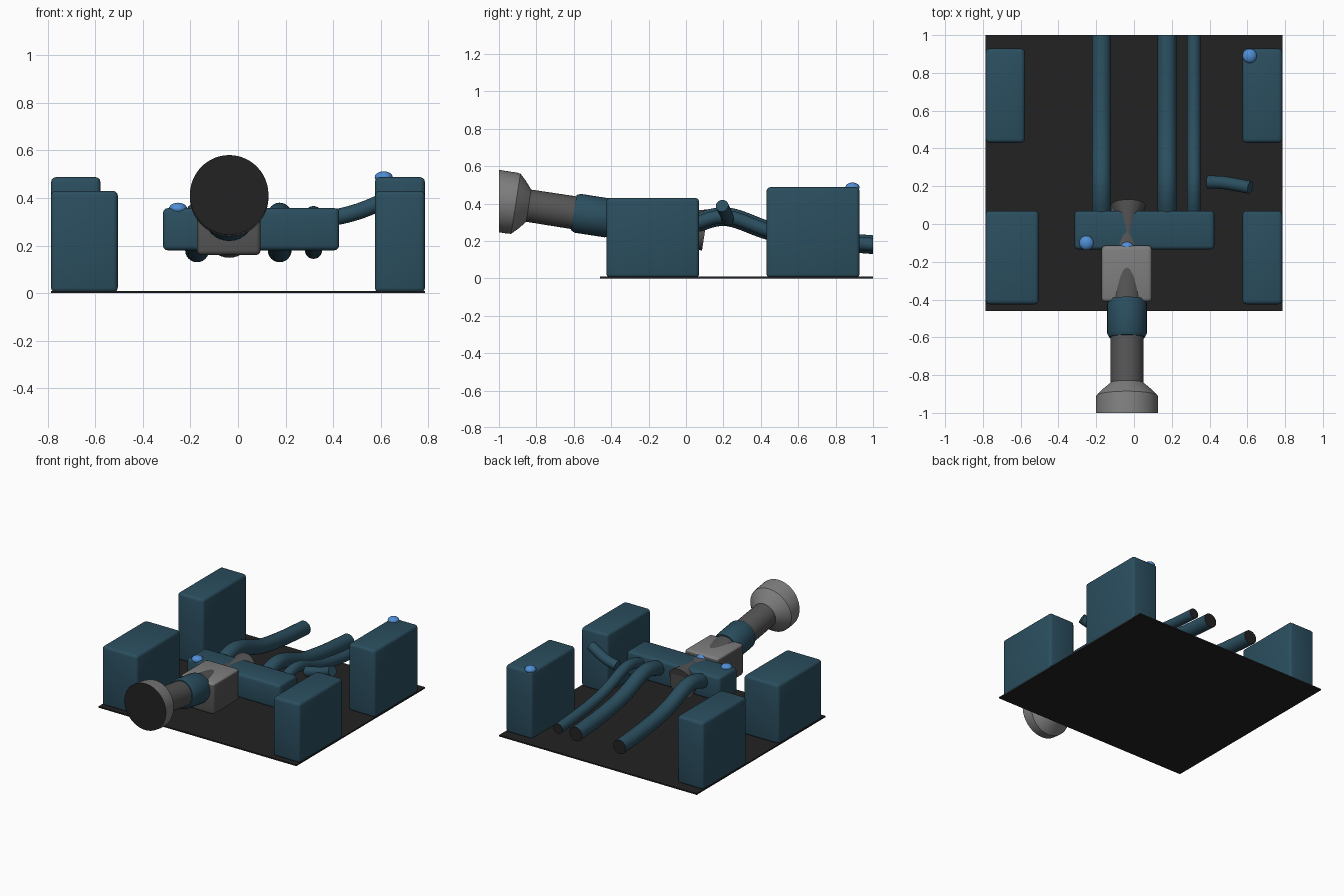
import bpy, bmesh, math
from mathutils import Vector

if "Cube" in bpy.data.objects:
    bpy.data.objects.remove(bpy.data.objects["Cube"])


def material(name, rgb):
    m = bpy.data.materials.new(name)
    m.diffuse_color = (*rgb, 1)
    m.use_nodes = True
    m.node_tree.nodes["Principled BSDF"].inputs["Base Color"].default_value = m.diffuse_color
    return m


TEAL = material("teal", (0.024, 0.077, 0.115))
BLACK = material("black", (0.016, 0.016, 0.016))
DARK = material("dark grey", (0.09, 0.09, 0.09))
GREY = material("mid grey", (0.21, 0.21, 0.21))
BLUE = material("bright blue", (0.08, 0.27, 0.66))


def finish(name, bm, mats, smooth=True):
    bmesh.ops.recalc_face_normals(bm, faces=bm.faces)
    me = bpy.data.meshes.new(name)
    bm.to_mesh(me)
    bm.free()
    for m in mats:
        me.materials.append(m)
    ob = bpy.data.objects.new(name, me)
    bpy.context.collection.objects.link(ob)
    if smooth:
        bpy.ops.object.select_all(action='DESELECT')
        ob.select_set(True)
        bpy.context.view_layer.objects.active = ob
        bpy.ops.object.shade_smooth_by_angle(angle=math.radians(35))
    return ob


def box(name, x0, x1, y0, y1, z0, z1, mats, bevel=0.02):
    bm = bmesh.new()
    bmesh.ops.create_cube(bm, size=1)
    for v in bm.verts:
        v.co = ((x0 + x1) / 2 + v.co.x * (x1 - x0),
                (y0 + y1) / 2 + v.co.y * (y1 - y0),
                (z0 + z1) / 2 + v.co.z * (z1 - z0))
    if bevel:
        bmesh.ops.bevel(bm, geom=bm.edges[:], offset=bevel, segments=3,
                        profile=0.5, affect='EDGES')
    if len(mats) > 1:                       # second colour on upward faces
        bm.normal_update()
        for f in bm.faces:
            f.material_index = int(f.normal.z > 0.5)
    return finish(name, bm, mats, bool(bevel))


def sweep(name, stations, mats, clip_y=None, sides=32):
    """Round body through (centre, radius) stations; last end may be cut at clip_y."""
    bm = bmesh.new()
    pts = [Vector(p) for p, r in stations]
    rings = []
    for i, (p, r) in enumerate(stations):
        t = (pts[min(i + 1, len(pts) - 1)] - pts[max(i - 1, 0)]).normalized()
        side = t.cross(Vector((0, 0, 1))).normalized()
        up = side.cross(t)
        ring = []
        for k in range(sides):
            a = math.tau * k / sides
            co = pts[i] + r * (math.cos(a) * side + math.sin(a) * up)
            if clip_y is not None and i == len(pts) - 1:
                co += t * ((clip_y - co.y) / t.y)
            ring.append(bm.verts.new(co))
        rings.append(ring)
    for a, b in zip(rings, rings[1:]):
        for k in range(sides):
            n = (k + 1) % sides
            bm.faces.new((a[k], a[n], b[n], b[k]))
    bm.faces.new(rings[0])
    bm.faces.new(rings[-1]).material_index = len(mats) - 1
    return finish(name, bm, mats)


def smooth_path(pts, steps=5):
    """Catmull-Rom samples through the points."""
    p = [Vector(q) for q in pts]
    p = [2 * p[0] - p[1]] + p + [2 * p[-1] - p[-2]]
    out = []
    for i in range(1, len(p) - 2):
        a, b, c, d = p[i - 1:i + 3]
        for s in range(steps):
            t = s / steps
            out.append(0.5 * (2 * b + (c - a) * t + (2 * a - 5 * b + 4 * c - d) * t * t
                              + (3 * b - a - 3 * c + d) * t ** 3))
    return out + [p[-2]]


def dome(name, x, y, z, r=0.038, h=0.025):
    bm = bmesh.new()
    bmesh.ops.create_uvsphere(bm, u_segments=24, v_segments=12, radius=1)
    for v in bm.verts:
        v.co = (x + v.co.x * r, y + v.co.y * r, z + v.co.z * h)
    finish(name, bm, [BLUE])


# Base plate and corner blocks
box("base_plate", -0.785, 0.785, -0.46, 1.0, 0, 0.01, [BLACK], 0)
box("front_left_block", -0.785, -0.505, -0.425, 0.07, 0.003, 0.43, [TEAL])
box("front_right_block", 0.575, 0.785, -0.425, 0.07, 0.003, 0.43, [TEAL])
box("back_left_block", -0.785, -0.578, 0.43, 0.928, 0.003, 0.487, [TEAL])
box("back_right_block", 0.575, 0.785, 0.43, 0.928, 0.003, 0.487, [TEAL])

# Cross bar and grey housing
box("cross_bar", -0.315, 0.425, -0.135, 0.07, 0.18, 0.357, [TEAL])
box("housing", -0.172, 0.095, -0.412, -0.115, 0.16, 0.385, [DARK, GREY])

# Three hoses running to the back
hose_line = [(0, 0.29), (0.07, 0.30), (0.13, 0.32), (0.2, 0.33), (0.28, 0.315),
             (0.42, 0.262), (0.55, 0.228), (0.75, 0.2), (1, 0.18)]
for label, x, r in (("left", -0.172, 0.05), ("middle", 0.175, 0.05), ("right", 0.317, 0.036)):
    path = smooth_path([(x, y, z) for y, z in hose_line])
    sweep(label + "_hose", [(p, r) for p in path], [TEAL, BLACK], 1.0, 24)

# Short side hose
path = smooth_path([(0.39, 0.222, 0.315), (0.46, 0.22, 0.33), (0.53, 0.21, 0.352),
                    (0.615, 0.193, 0.388)])
sweep("side_hose", [(p, 0.034) for p in path], [TEAL], None, 24)


# Tilted barrel: all parts share one axis rising to the front
def axis(y):
    return (-0.037, y, 0.258 - 0.155 * y)


sweep("barrel", [(axis(0.1), 0.095), (axis(0.06), 0.092), (axis(-0.86), 0.087)], [DARK])
sweep("barrel_rear_cone", [((-0.03, -0.1, 0.352), 0.003), ((-0.03, 0.1, 0.282), 0.092)], [DARK])
sweep("barrel_collar", [(axis(-0.40), 0.1), (axis(-0.42), 0.105), (axis(-0.58), 0.105),
                        (axis(-0.6), 0.095)], [TEAL])
sweep("bell", [(axis(-0.84), 0.086), (axis(-0.875), 0.128), (axis(-0.91), 0.163),
               (axis(-0.93), 0.165), (axis(-1.0), 0.165)], [GREY, BLACK], -1.0, 48)

# Blue indicator domes
dome("bar_dome", -0.252, -0.1, 0.355)
dome("bar_centre_dome", -0.037, -0.13, 0.355)
dome("block_dome", 0.612, 0.89, 0.487)
